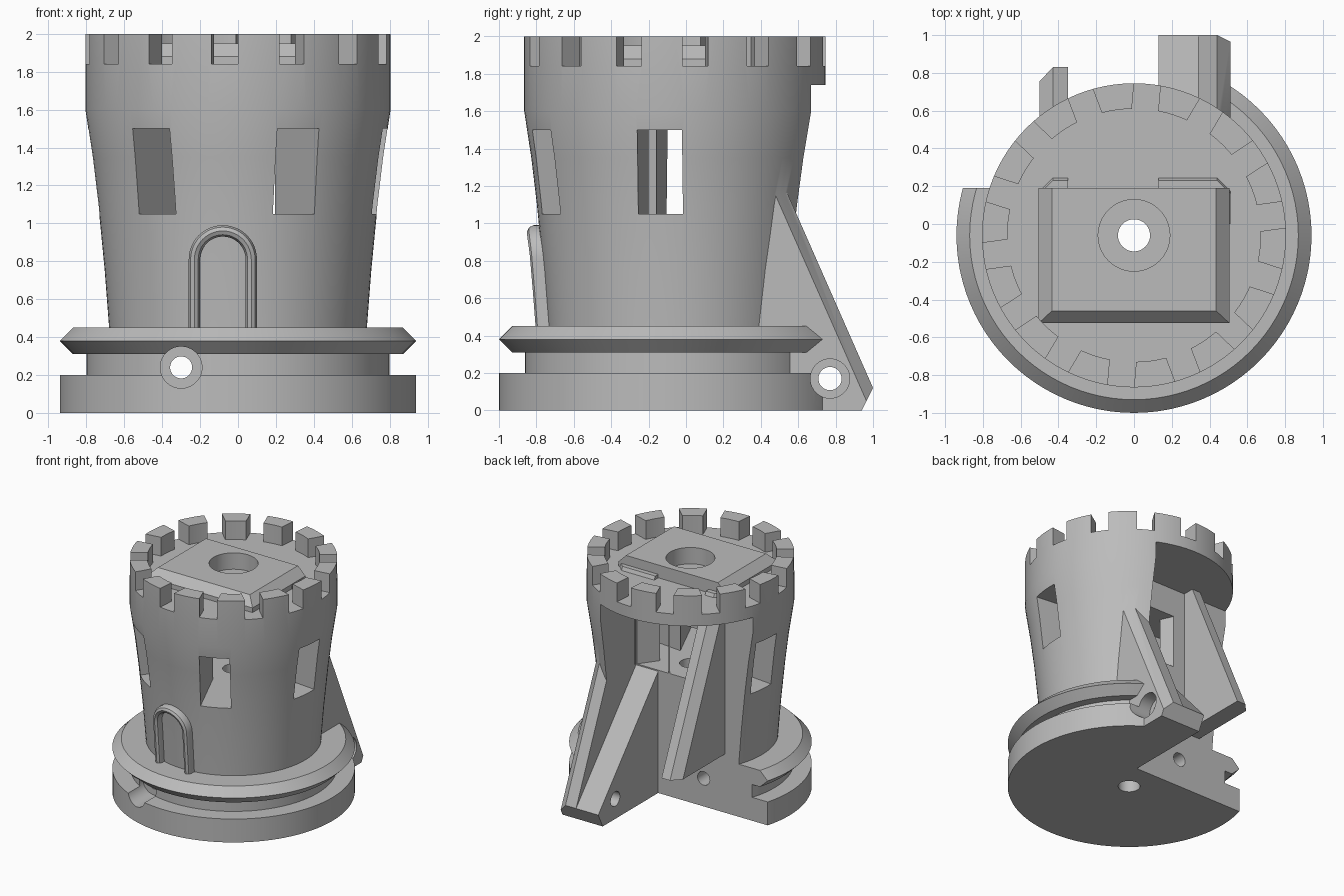
import bpy, bmesh, math
from mathutils import Matrix, Vector

if "Cube" in bpy.data.objects:
    bpy.data.objects.remove(bpy.data.objects["Cube"])

CY = -0.06  # tower axis in y
stone = bpy.data.materials.new("grey_stone")
stone.diffuse_color = (0.5, 0.5, 0.5, 1)
stone.use_nodes = True
stone.node_tree.nodes["Principled BSDF"].inputs["Base Color"].default_value = stone.diffuse_color


def make(name, bm):
    bmesh.ops.recalc_face_normals(bm, faces=bm.faces)
    me = bpy.data.meshes.new(name)
    bm.to_mesh(me)
    bm.free()
    me.materials.append(stone)
    ob = bpy.data.objects.new(name, me)
    bpy.context.collection.objects.link(ob)
    return ob


def loft(name, rings, closed_caps=True):
    """Skin equal-sized rings of points and cap the two ends."""
    bm = bmesh.new()
    vs = [[bm.verts.new(p) for p in r] for r in rings]
    n = len(vs[0])
    for a, b in zip(vs, vs[1:]):
        for i in range(n):
            j = (i + 1) % n
            bm.faces.new((a[i], a[j], b[j], b[i]))
    bm.faces.new(vs[0][::-1])
    bm.faces.new(vs[-1])
    return make(name, bm)


def lathe(name, profile, seg=96):
    return loft(name, [[(r * math.cos(2 * math.pi * i / seg), CY + r * math.sin(2 * math.pi * i / seg), z)
                        for i in range(seg)] for r, z in profile])


def box(name, lo, hi, angle=0):
    """Box; with an angle it is given around the tower axis and then turned."""
    bm = bmesh.new()
    bmesh.ops.create_cube(bm, size=1)
    for v in bm.verts:
        v.co = Vector([(l + h) / 2 + c * (h - l) for l, h, c in zip(lo, hi, v.co)])
    if angle is not None:
        bm.transform(Matrix.Translation((0, CY, 0)) @ Matrix.Rotation(math.radians(angle), 4, 'Z'))
    return make(name, bm)


def rod(name, r, start, end):
    a, b = Vector(start), Vector(end)
    bm = bmesh.new()
    rot = (b - a).to_track_quat('Z', 'Y').to_matrix().to_4x4()
    bmesh.ops.create_cone(bm, cap_ends=True, segments=40, radius1=r, radius2=r,
                          depth=(b - a).length, matrix=Matrix.Translation((a + b) / 2) @ rot)
    return make(name, bm)


def combine(target, other, op):
    m = target.modifiers.new("join", 'BOOLEAN')
    m.operation, m.solver, m.object = op, 'EXACT', other
    bpy.context.view_layer.objects.active = target
    bpy.ops.object.modifier_apply(modifier=m.name)
    bpy.data.objects.remove(other)


def cut(other):
    combine(tower, other, 'DIFFERENCE')


def add(other):
    combine(tower, other, 'UNION')


def strut(name, xs, full, chamfered):
    """Sloping leg: two plain sections and a chamfered outer one."""
    return loft(name, [[(x, y, z) for y, z in s] for x, s in zip(xs, (full, full, chamfered))])


# Turned body: base disc, groove, flange, flared wall
WALL = [(0.68, 0.45), (0.703, 0.75), (0.737, 1.1), (0.767, 1.35), (0.805, 1.6)]
tower = lathe("tower", [(0.94, 0), (0.94, 0.2), (0.8, 0.2), (0.8, 0.31), (0.87, 0.31), (0.94, 0.38),
                        (0.87, 0.45)] + WALL + [(0.805, 2.0)])

# Battlements
cut(lathe("deck_pocket", [(0.67, 1.84), (0.67, 2.2)]))
for i in range(14):
    cut(box("gap", (-0.07, -0.95, 1.84), (0.07, -0.55, 2.2), -5 + i * 360 / 14))

# Right leg with its web, and the chamfered roof block
add(strut("right_leg", (0.13, 0.44, 0.51),
          [(0, 0), (0.94, 0), (1.0, 0.12), (0.23, 1.87), (0, 1.87)],
          [(0, 0), (0.94, 0), (0.965, 0.05), (0.16, 1.87), (0, 1.87)]))


def rect(x, y0, y1, z):
    return [(-x, y0, z), (x, y0, z), (x, y1, z), (-x, y1, z)]


add(loft("roof_block", [rect(0.505, -0.525, 0.19, 1.79), rect(0.505, -0.525, 0.19, 1.88),
                        rect(0.435, -0.46, 0.19, 1.95)]))

# Window tunnels crossing at the axis
cut(box("window", (-0.12, -1.0, 1.05), (0.12, 0.5, 1.5), 24))
cut(box("window", (-0.12, -1.0, 1.05), (0.12, 1.0, 1.5), 84))
cut(box("window", (-0.12, -1.0, 1.05), (0.12, 0.42, 1.5), -36))

# Open rear quarter, and the sloping upper opening above the web
cut(box("rear_opening", (-1.5, 0.19, -0.3), (0.13, 1.5, 1.74), None))
opening = [(0.19, 1.04), (0.19, 1.74), (1.3, 1.74), (1.3, 0.12), (1.0, 0.12)]
cut(loft("upper_opening", [[(x, y, z) for y, z in opening] for x in (-1.5, 0.34)]))

# Left strut hanging in the opening
add(strut("left_strut", (-0.35, -0.43, -0.5),
          [(0.15, 0.5), (0.83, 0.5), (0.23, 1.87), (0.15, 1.87)],
          [(0.15, 0.5), (0.755, 0.5), (0.16, 1.87), (0.15, 1.87)]))

# Bored holes: axis, front to back, and across the leg
cut(rod("axis_hole", 0.085, (0, CY, -0.2), (0, CY, 2.2)))
cut(rod("axis_recess", 0.19, (0, CY, 1.81), (0, CY, 2.2)))
cut(rod("front_hole", 0.058, (-0.3, -1.2, 0.24), (-0.3, 0.4, 0.24)))
cut(rod("front_recess", 0.11, (-0.3, -1.2, 0.24), (-0.3, -0.7, 0.24)))
cut(rod("side_hole", 0.062, (-0.1, 0.77, 0.17), (0.9, 0.77, 0.17)))
cut(rod("side_recess", 0.105, (0.4, 0.77, 0.17), (0.9, 0.77, 0.17)))


# Door surround swept over the wall
def wall_y(x, z):
    for (r0, z0), (r1, z1) in zip(WALL, WALL[1:]):
        if z <= z1:
            r = r0 + (r1 - r0) * (z - z0) / (z1 - z0)
            return CY - math.sqrt(r * r - x * x)


section = [(-0.03, -0.03), (-0.03, 0.035), (-0.02, 0.058), (0, 0.068), (0.02, 0.058), (0.03, 0.035), (0.03, -0.03)]
path = [(-0.15, 0.45, math.pi), (-0.15, 0.62, math.pi)]
path += [(0.15 * math.cos(a), 0.81 + 0.15 * math.sin(a), a)
         for a in [math.pi * (1 - i / 24) for i in range(25)]]
path += [(0.15, 0.62, 0), (0.15, 0.45, 0)]
rings = []
for x, z, a in path:
    x -= 0.08
    rings.append([(x + s * math.cos(a), wall_y(x, z) - d, z + s * math.sin(a)) for s, d in section])
door = loft("door_surround", rings)

# Soft shading with sharp edges kept
for ob in (tower, door):
    bpy.ops.object.select_all(action='DESELECT')
    ob.select_set(True)
    bpy.context.view_layer.objects.active = ob
    bpy.ops.object.shade_smooth_by_angle(angle=math.radians(25))
